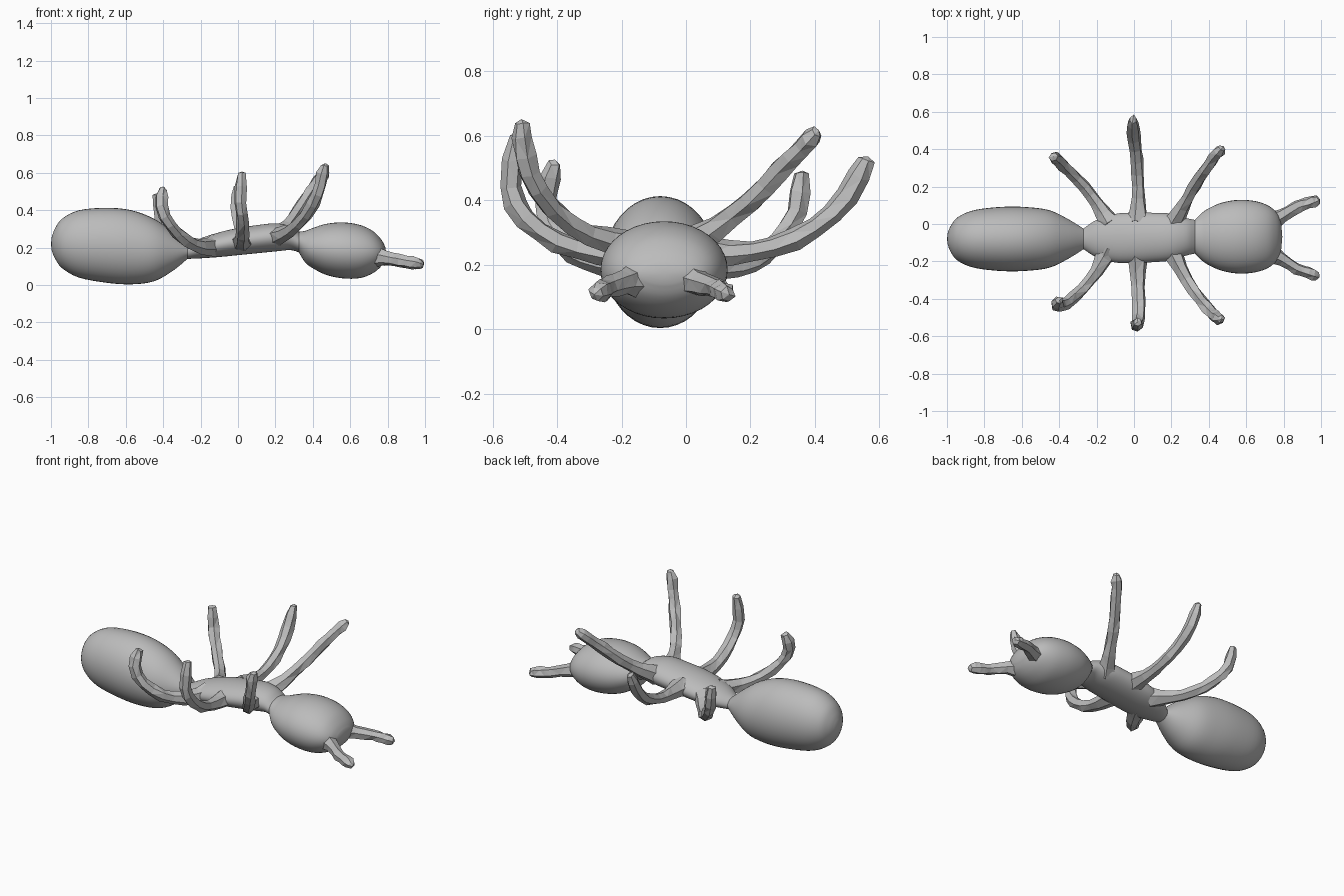
import bpy, bmesh, math, random
from mathutils import Vector

random.seed(4)
if "Cube" in bpy.data.objects:
    bpy.data.objects.remove(bpy.data.objects["Cube"], do_unlink=True)

GREY = (0.5, 0.5, 0.5, 1)
mat = bpy.data.materials.new("plain grey")
mat.use_nodes = True
mat.diffuse_color = GREY
bsdf = mat.node_tree.nodes["Principled BSDF"]
bsdf.inputs["Base Color"].default_value = GREY
bsdf.inputs["Roughness"].default_value = 0.8


def spline(points, steps):
    """Catmull-Rom interpolation through tuples of any length."""
    p = [points[0]] + list(points) + [points[-1]]
    out = []
    for i in range(1, len(p) - 2):
        for s in range(steps):
            t = s / steps
            out.append([0.5 * (2 * b + (c - a) * t + (2 * a - 5 * b + 4 * c - d) * t * t
                               + (3 * b - a - 3 * c + d) * t ** 3)
                        for a, b, c, d in zip(*p[i - 1:i + 3])])
    return out + [list(points[-1])]


def loft(name, rings, cap_start, cap_end, smooth):
    """Skin a list of vertex rings; a cap is a point closing that end."""
    bm = bmesh.new()
    rows = [[bm.verts.new(co) for co in ring] for ring in rings]
    n = len(rows[0])
    for a, b in zip(rows, rows[1:]):
        for k in range(n):
            bm.faces.new((a[k], a[(k + 1) % n], b[(k + 1) % n], b[k]))
    for row, cap in ((rows[0], cap_start), (rows[-1], cap_end)):
        if cap is not None:
            tip = bm.verts.new(cap)
            for k in range(n):
                bm.faces.new((row[k], row[(k + 1) % n], tip))
    if not smooth:
        bmesh.ops.triangulate(bm, faces=bm.faces[:])
    bmesh.ops.recalc_face_normals(bm, faces=bm.faces[:])
    for f in bm.faces:
        f.smooth = smooth
    me = bpy.data.meshes.new(name)
    bm.to_mesh(me)
    bm.free()
    me.materials.append(mat)
    ob = bpy.data.objects.new(name, me)
    bpy.context.collection.objects.link(ob)
    return ob


def body_part(name, sections, cap_start=None, cap_end=None, sides=40):
    """Sections are (x, z bottom, z top, half width) around the body's axis."""
    rings = []
    for x, lo, hi, w in spline(sections, 4):
        yc = -0.08 + 0.012 * min(1, max(0, (x + 0.3) / 0.6))
        rings.append([(x, yc + w * math.cos(a), (lo + hi) / 2 + (hi - lo) / 2 * math.sin(a))
                      for a in (2 * math.pi * k / sides for k in range(sides))])
    loft(name, rings, cap_start, cap_end, True)


def limb(name, path, radius=0.034, flare=0.06, sides=6, jitter=0.005):
    """Rough faceted tube along a path, wider at its root."""
    pts = [Vector(p) for p in spline(path, 2)]
    rings, side = [], None
    for i, p in enumerate(pts):
        t = (pts[min(i + 1, len(pts) - 1)] - pts[max(i - 1, 0)]).normalized()
        ref = side if side else t.orthogonal()
        side = (ref - t * ref.dot(t)).normalized()
        up = t.cross(side)
        r = radius + (flare - radius) * max(0, 1 - i / 2.5)
        if i == len(pts) - 1:
            r *= 0.68
        ring = []
        for k in range(sides):
            a = 2 * math.pi * k / sides
            rr = r + random.uniform(-jitter, jitter)
            ring.append(p + side * math.cos(a) * rr + up * math.sin(a) * rr
                        + t * random.uniform(-jitter, jitter))
        rings.append(ring)
    loft(name, rings, pts[0], pts[-1] + t * 0.012, False)


# Body: abdomen, thorax and head share their joining sections
waist = (-0.27, 0.14, 0.215, 0.055)
neck = (0.325, 0.175, 0.285, 0.09)
body_part("abdomen", [
    (-0.996, 0.185, 0.255, 0.03), (-0.98, 0.145, 0.30, 0.07), (-0.94, 0.09, 0.355, 0.118),
    (-0.85, 0.04, 0.40, 0.155), (-0.70, 0.012, 0.413, 0.172), (-0.57, 0.004, 0.40, 0.17),
    (-0.45, 0.02, 0.355, 0.153), (-0.35, 0.075, 0.285, 0.105), waist],
    cap_start=(-1.0, -0.08, 0.22))
body_part("thorax", [
    waist, (-0.2, 0.143, 0.25, 0.10), (-0.1, 0.15, 0.282, 0.13), (0.0, 0.16, 0.305, 0.135),
    (0.1, 0.17, 0.32, 0.132), (0.2, 0.18, 0.33, 0.125), (0.28, 0.187, 0.315, 0.10), neck])
body_part("head", [
    neck, (0.36, 0.12, 0.29, 0.125), (0.40, 0.09, 0.305, 0.152), (0.47, 0.055, 0.327, 0.182),
    (0.56, 0.036, 0.335, 0.197), (0.65, 0.037, 0.322, 0.19), (0.72, 0.063, 0.29, 0.165),
    (0.765, 0.10, 0.245, 0.125), (0.787, 0.14, 0.205, 0.07)],
    cap_end=(0.793, -0.068, 0.172))

# Legs, each raised and bent differently
limb("front_right_leg", [(0.19, -0.12, 0.25), (0.25, -0.24, 0.275), (0.32, -0.36, 0.325),
                         (0.40, -0.46, 0.43), (0.44, -0.50, 0.54), (0.465, -0.51, 0.64)])
limb("middle_right_leg", [(0.02, -0.13, 0.23), (0.02, -0.27, 0.235), (0.025, -0.40, 0.27),
                          (0.025, -0.50, 0.345), (0.015, -0.545, 0.44), (0.02, -0.525, 0.595)])
limb("back_right_leg", [(-0.13, -0.13, 0.21), (-0.20, -0.25, 0.205), (-0.28, -0.35, 0.24),
                        (-0.36, -0.42, 0.32), (-0.41, -0.435, 0.42), (-0.40, -0.41, 0.515)])
limb("front_left_leg", [(0.20, -0.01, 0.25), (0.26, 0.09, 0.31), (0.32, 0.20, 0.395),
                        (0.38, 0.29, 0.49), (0.43, 0.36, 0.56), (0.47, 0.405, 0.61)])
limb("middle_left_leg", [(0.02, 0.01, 0.24), (0.025, 0.14, 0.235), (0.02, 0.27, 0.255),
                         (0.01, 0.40, 0.315), (-0.005, 0.50, 0.41), (-0.005, 0.56, 0.525)])
limb("back_left_leg", [(-0.13, 0.0, 0.21), (-0.20, 0.11, 0.19), (-0.27, 0.20, 0.21),
                       (-0.35, 0.285, 0.27), (-0.41, 0.345, 0.36), (-0.43, 0.36, 0.48)])

# Jaws
for name, s in (("left_jaw", 1), ("right_jaw", -1)):
    y0 = -0.075
    limb(name, [(0.72, y0 + s * 0.08, 0.155), (0.79, y0 + s * 0.115, 0.145),
                (0.87, y0 + s * 0.165, 0.13), (0.93, y0 + s * 0.185, 0.12),
                (0.982, y0 + s * 0.205, 0.11)], radius=0.033, flare=0.06)
